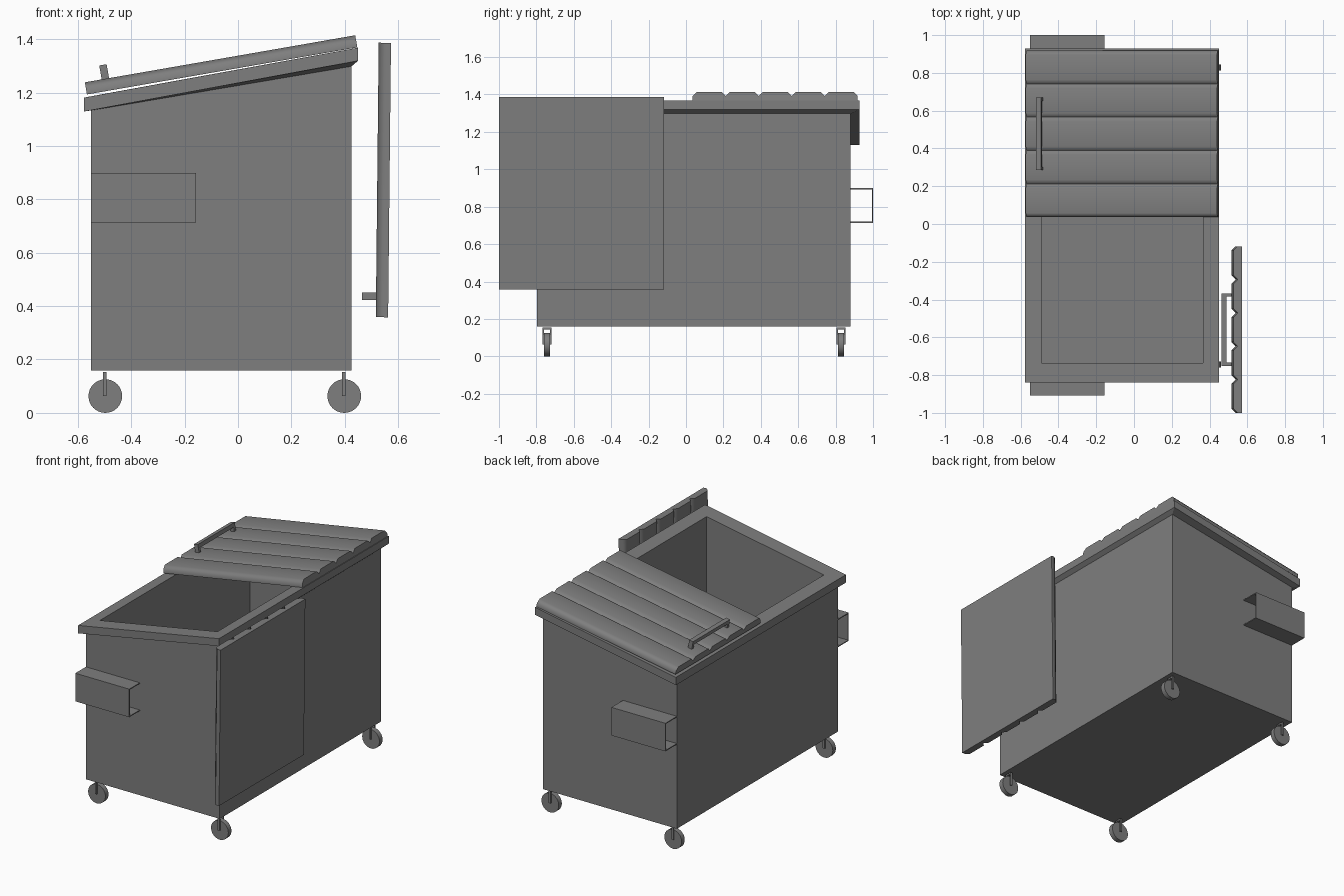
import bpy, bmesh, math
from mathutils import Matrix, Vector

if "Cube" in bpy.data.objects:
    bpy.data.objects.remove(bpy.data.objects["Cube"])

dark = bpy.data.materials.new("dark_grey")
dark.diffuse_color = (0.21, 0.21, 0.21, 1)
dark.use_nodes = True
dark.node_tree.nodes["Principled BSDF"].inputs["Base Color"].default_value = dark.diffuse_color


def finish(name, bm, smooth=None):
    bmesh.ops.recalc_face_normals(bm, faces=bm.faces[:])
    me = bpy.data.meshes.new(name)
    bm.to_mesh(me)
    bm.free()
    me.materials.append(dark)
    ob = bpy.data.objects.new(name, me)
    bpy.context.collection.objects.link(ob)
    if smooth:
        bpy.ops.object.select_all(action='DESELECT')
        ob.select_set(True)
        bpy.context.view_layer.objects.active = ob
        bpy.ops.object.shade_smooth_by_angle(angle=math.radians(smooth))
    return ob


def add_box(bm, x, y, z):
    """Box from (min, max) pairs."""
    size = Vector((x[1] - x[0], y[1] - y[0], z[1] - z[0]))
    mid = Vector((sum(x) / 2, sum(y) / 2, sum(z) / 2))
    bmesh.ops.create_cube(bm, size=1, matrix=Matrix.Translation(mid) @ Matrix.Diagonal((*size, 1)))


def extrude_x(bm, profile, x0, x1):
    """Closed (y, z) polygon swept along x, capped at both ends."""
    a, b = ([bm.verts.new((x, y, z)) for y, z in profile] for x in (x0, x1))
    for i in range(len(a)):
        bm.faces.new((a[i - 1], a[i], b[i], b[i - 1]))
    bm.faces.new(a)
    bm.faces.new(b)


# Bin: stacked four-corner loops (x0, x1, y0, y1, z at left, z at right)
loops = [
    (-0.55, 0.425, -0.797, 0.88, 0.159, 0.159),   # floor
    (-0.55, 0.425, -0.797, 0.88, 1.133, 1.298),   # top of walls
    (-0.576, 0.45, -0.84, 0.928, 1.129, 1.319),   # rim underside
    (-0.576, 0.45, -0.84, 0.928, 1.181, 1.368),   # rim top
    (-0.49, 0.365, -0.735, 0.825, 1.197, 1.352),  # opening
    (-0.49, 0.365, -0.735, 0.825, 0.22, 0.22),    # inner floor
]
bm = bmesh.new()
rings = [[bm.verts.new(c) for c in ((x0, y0, zl), (x1, y0, zr), (x1, y1, zr), (x0, y1, zl))]
         for x0, x1, y0, y1, zl, zr in loops]
for a, b in zip(rings, rings[1:]):
    for i in range(4):
        j = (i + 1) % 4
        bm.faces.new((a[i], a[j], b[j], b[i]))
bm.faces.new(rings[0])
bm.faces.new(rings[-1])
finish("bin_body", bm)

# Fork pockets: thin C channels on both ends
t = 0.006
for name, wall, out in (("front_pocket", -0.797, -0.907), ("back_pocket", 0.88, 1.0)):
    inner = out - math.copysign(t, out)
    bm = bmesh.new()
    extrude_x(bm, [(wall, 0.714), (out, 0.714), (out, 0.899), (wall, 0.899), (wall, 0.899 - t),
                   (inner, 0.899 - t), (inner, 0.714 + t), (wall, 0.714 + t)], -0.55, -0.157)
    finish(name, bm)

# Lids: grooved slab running from the hinge at the origin towards -x, plus handle
LENGTH, WIDTH, THICK, GROOVE = 1.028, 0.882, 0.046, 0.022


def make_lid(name, hinge, angle):
    place = Matrix.Translation(hinge) @ Matrix.Rotation(-math.radians(angle), 4, 'Y')
    step, half = WIDTH / 5, WIDTH / 2
    prof = [(half, 0), (-half, 0)]
    for i in range(5):
        y = -half + i * step
        prof += [(y, THICK - GROOVE), (y + 0.022, THICK), (y + step - 0.022, THICK)]
    prof.append((half, THICK - GROOVE))
    bm = bmesh.new()
    extrude_x(bm, prof, 0, -LENGTH)
    lid = finish(name, bm, 60)
    lid.matrix_world = place
    # keep the broad panels flat
    wn = lid.modifiers.new("flat_panels", 'WEIGHTED_NORMAL')
    wn.keep_sharp = True

    bm = bmesh.new()
    x = (-0.964, -0.936)
    add_box(bm, x, (-0.192, 0.192), (THICK + 0.027, THICK + 0.053))
    for y in (-0.192, 0.174):
        add_box(bm, x, (y, y + 0.018), (THICK - 0.003, THICK + 0.027))
    finish(name + "_handle", bm).matrix_world = place


make_lid("closed_lid", (0.447, 0.477, 1.369), 9.87)
make_lid("open_lid", (0.573, -0.559, 1.386), 89.4)

# Casters: wheel in an upside-down U fork
for xn, x in (("left", -0.497), ("right", 0.398)):
    for yn, y in (("front", -0.743), ("back", 0.829)):
        bm = bmesh.new()
        bmesh.ops.create_cone(bm, cap_ends=True, segments=32, radius1=0.063, radius2=0.063, depth=0.032,
                              matrix=Matrix.Translation((x, y, 0.063)) @ Matrix.Rotation(math.pi / 2, 4, 'X'))
        finish(f"{yn}_{xn}_wheel", bm, 30)
        bm = bmesh.new()
        fx = (x - 0.009, x + 0.005)
        add_box(bm, fx, (y - 0.024, y + 0.024), (0.143, 0.153))
        for side in (-1, 1):
            add_box(bm, fx, sorted((y + side * 0.016, y + side * 0.024)), (0.063, 0.143))
        finish(f"{yn}_{xn}_fork", bm)
